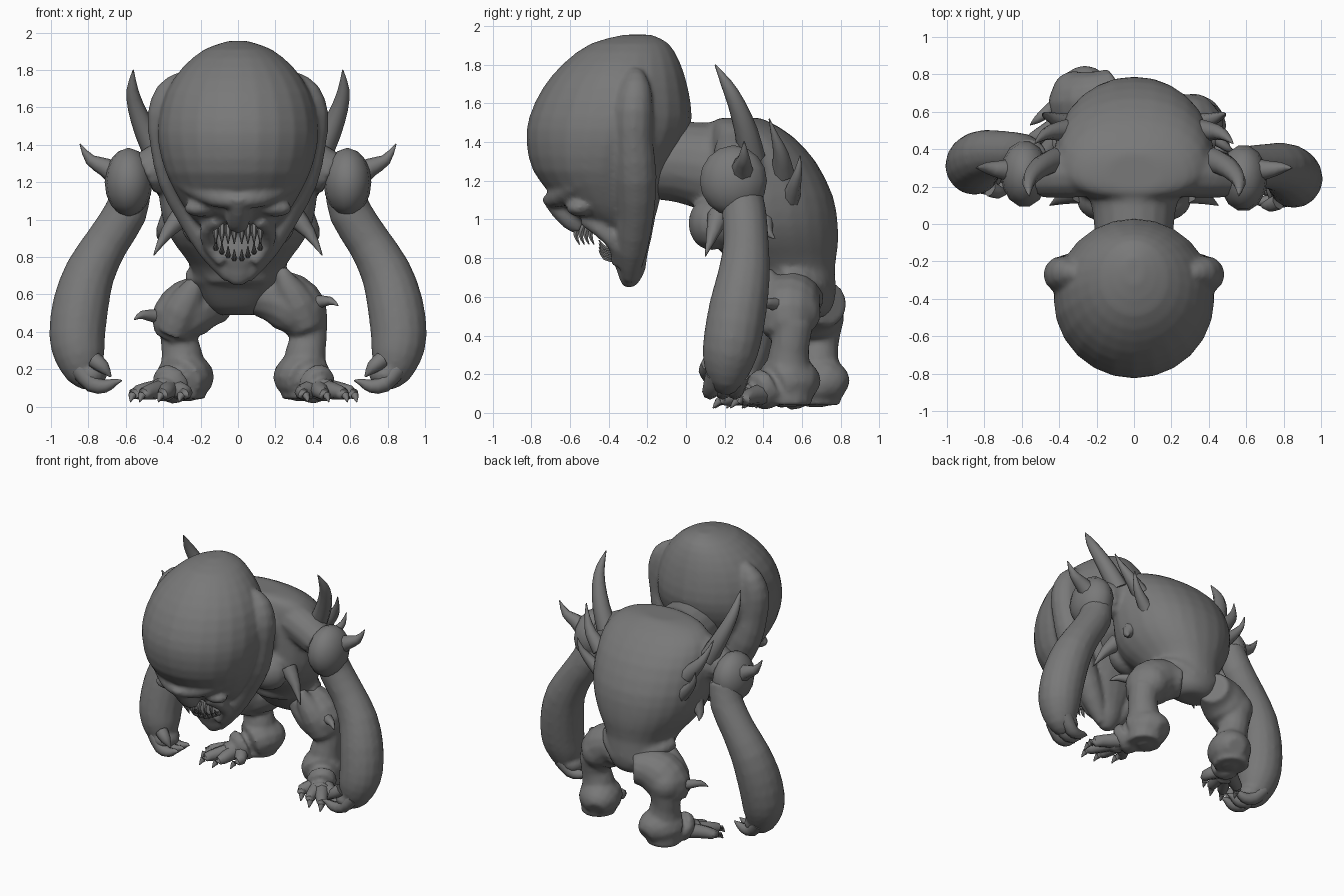
import bpy, bmesh, math
from mathutils import Vector

if "Cube" in bpy.data.objects:
    bpy.data.objects.remove(bpy.data.objects["Cube"])

skin = bpy.data.materials.new("dark_grey_skin")
skin.diffuse_color = (0.19, 0.19, 0.19, 1)
skin.use_nodes = True
skin.node_tree.nodes["Principled BSDF"].inputs["Base Color"].default_value = skin.diffuse_color


def select(obs):
    bpy.ops.object.select_all(action='DESELECT')
    for o in obs:
        o.select_set(True)
    bpy.context.view_layer.objects.active = obs[0]


def loft(name, rings, angle=50):
    """Skin a list of equal-length vertex rings and close both ends."""
    bm = bmesh.new()
    vs = [[bm.verts.new(p) for p in ring] for ring in rings]
    n = len(vs[0])
    for a, b in zip(vs, vs[1:]):
        for i in range(n):
            j = (i + 1) % n
            bm.faces.new((a[i], a[j], b[j], b[i]))
    bm.faces.new(vs[0][::-1])
    bm.faces.new(vs[-1])
    bmesh.ops.recalc_face_normals(bm, faces=bm.faces[:])
    me = bpy.data.meshes.new(name)
    bm.to_mesh(me)
    bm.free()
    ob = bpy.data.objects.new(name, me)
    bpy.context.collection.objects.link(ob)
    me.materials.append(skin)
    select([ob])
    bpy.ops.object.shade_smooth_by_angle(angle=math.radians(angle))
    return ob


def fuse(name, parts, voxel=.016, smooth=3):
    """Join overlapping parts and melt them into one smooth surface."""
    select(parts)
    bpy.ops.object.join()
    ob = parts[0]
    ob.name = name
    m = ob.modifiers.new("melt", 'REMESH')
    m.mode, m.voxel_size, m.use_smooth_shade = 'VOXEL', voxel, True
    m = ob.modifiers.new("relax", 'SMOOTH')
    m.factor, m.iterations = .5, smooth


def spline(pts, steps):
    """Catmull-Rom interpolation of tuples."""
    p = [Vector(q) for q in pts]
    p = [2 * p[0] - p[1]] + p + [2 * p[-1] - p[-2]]
    out = []
    for i in range(1, len(p) - 2):
        a, b, c, d = p[i - 1:i + 3]
        for k in range(steps):
            t = k / steps
            out.append(0.5 * (2 * b + (c - a) * t + (2 * a - 5 * b + 4 * c - d) * t * t
                              + (3 * b - a - 3 * c + d) * t ** 3))
    return out + [p[-2]]


def slices(name, rows, n=24, steps=2, taper=0.0, power=1.0):
    """Oval slices (z, y_front, y_back, half_width); taper narrows the back, power < 1 squares it."""
    rings = []
    for z, f, b, w in spline(rows, steps):
        ring = []
        for i in range(n):
            t = 2 * math.pi * i / n
            c, s = math.cos(t), math.sin(t)
            c = math.copysign(abs(c) ** power, c)
            s = math.copysign(abs(s) ** power, s)
            ring.append((w * c * (1 - taper * s), (f + b) / 2 + (b - f) / 2 * s, z))
        rings.append(ring)
    return loft(name, rings)


def tube(name, pts, n=12, steps=2, flat=1.0):
    """Round limb through (x, y, z, radius) points; flat squashes it sideways."""
    q = spline(pts, steps)
    rings = []
    for i, p in enumerate(q):
        d = Vector((q[min(i + 1, len(q) - 1)] - q[max(i - 1, 0)])[:3]).normalized()
        ref = Vector((0, 1, 0)) if abs(d.y) < 0.8 else Vector((0, 0, 1))
        u = d.cross(ref).normalized()
        v = u.cross(d)
        c, r = Vector(p[:3]), max(p[3], 0.003)
        rings.append([c + u * (r * flat * math.cos(2 * math.pi * k / n))
                      + v * (r * math.sin(2 * math.pi * k / n)) for k in range(n)])
    return loft(name, rings)


def blob(name, c, r, n=14):
    """Ellipsoid made of stacked rings."""
    rings = []
    for i in range(9):
        a = math.pi * (i * 0.96 + 0.16) / 8
        rings.append([(c[0] + r[0] * math.sin(a) * math.cos(2 * math.pi * k / n),
                       c[1] + r[1] * math.sin(a) * math.sin(2 * math.pi * k / n),
                       c[2] + r[2] * math.cos(a)) for k in range(n)])
    return loft(name, rings)


def sided(s, pts, dx=0, dy=0, dz=0):
    """Mirror points to side s, with an offset for the uneven stance."""
    return [(s * (p[0] + dx), p[1] + dy, p[2] + dz, *p[3:]) for p in pts]


# Head: big cranium tapering to the muzzle, then the hanging jaw
head = [
    slices("cranium", [(1.955, -.32, -.18, .05), (1.91, -.49, -.09, .18), (1.81, -.63, -.03, .3),
                       (1.68, -.74, .01, .385), (1.53, -.81, .03, .425), (1.4, -.825, .0, .425),
                       (1.25, -.79, -.08, .385), (1.12, -.69, -.13, .32), (1.04, -.61, -.15, .27),
                       (.98, -.52, -.17, .22), (.94, -.42, -.18, .18)]),
    slices("jaw", [(1.0, -.36, -.16, .2), (.9, -.37, -.18, .17), (.81, -.385, -.2, .13),
                   (.74, -.36, -.21, .1), (.68, -.34, -.24, .065), (.65, -.32, -.27, .03)], n=16),
    tube("nose", [(0, -.72, 1.13, .04), (0, -.655, 1.06, .055), (0, -.58, 1.0, .065), (0, -.53, .96, .05)])]
for s, side in ((1, "right"), (-1, "left")):
    # Ear ridges running down to the jaw, brows, eyelids and mouth corners
    head += [
        tube(side + "_ear_ridge", sided(s, [(.30, -.26, 1.76, .04), (.36, -.26, 1.68, .08),
             (.385, -.27, 1.56, .1), (.37, -.27, 1.4, .1), (.32, -.26, 1.22, .11),
             (.23, -.26, 1.02, .095), (.13, -.28, .84, .08), (.04, -.29, .69, .04)])),
        tube(side + "_brow", sided(s, [(.02, -.7, 1.1, .04), (.12, -.65, 1.12, .055),
             (.23, -.58, 1.17, .055), (.31, -.5, 1.23, .05), (.36, -.4, 1.32, .03)])),
        blob(side + "_eyelid", (s * .2, -.55, 1.06), (.09, .07, .045)),
        tube(side + "_mouth_corner", sided(s, [(.11, -.52, 1.0, .04), (.16, -.44, .95, .045),
             (.15, -.36, .86, .04), (.08, -.36, .77, .03)]), n=10)]
    # Teeth
    for i in range(4):
        x = .02 + .033 * i
        tube(f"{side}_upper_tooth_{i}", sided(s, [(x, -.55 + .025 * i, .97, .018),
             (x, -.57 + .025 * i, .92, .014), (x, -.55 + .025 * i, .87, .002)]), n=6)
        tube(f"{side}_lower_tooth_{i}", sided(s, [(x, -.36, .79 + .018 * i, .016),
             (x, -.42, .80 + .018 * i, .012), (x, -.45, .84 + .018 * i, .002)]), n=6)
fuse("head", head, .015, 4)

# Neck, hunched torso and pelvis
body = [
    slices("torso", [(1.525, .17, .38, .15), (1.5, .14, .44, .28), (1.43, .12, .55, .38), (1.3, .11, .67, .42),
                     (1.12, .1, .76, .42), (.97, .1, .785, .39), (.86, .15, .785, .33), (.75, .28, .77, .25),
                     (.62, .4, .775, .21), (.53, .48, .75, .16), (.49, .55, .7, .1)], taper=.12, power=.88),
    tube("neck", [(0, -.25, 1.3, .19), (0, -.05, 1.3, .21), (0, .08, 1.28, .225), (0, .18, 1.27, .25),
                  (0, .35, 1.25, .26)], n=18),
    tube("waist_roll", [(-.2, .5, .69, .05), (-.13, .4, .7, .05), (0, .35, .7, .05),
                        (.13, .4, .7, .05), (.2, .5, .69, .05)], n=8)]

for s, side in ((1, "right"), (-1, "left")):
    ay = 0 if s > 0 else .07           # arm offset
    lx, ly, lz = (0, 0, 0) if s > 0 else (-.06, .15, -.03)   # leg offset

    # Chest muscle, collar and hips
    body += [
        blob(side + "_chest", (s * .15, .13, .98), (.16, .12, .14)),
        tube(side + "_collar", sided(s, [(.1, .27, 1.38, .11), (.3, .27, 1.34, .13), (.5, .26, 1.24, .12)])),
        tube(side + "_hip_roll", sided(s, [(.06, .72, .6, .05), (.15, .68, .66, .05),
             (.22, .6, .69, .05), (.25, .5, .7, .04)]), n=10)]

    # Shoulder plate
    blob(side + "_shoulder", (s * .585, .245 + ay / 3, 1.2), (.128, .178, .182))

    # Arm and fist
    fuse(side + "_arm", [
        tube(side + "_limb", sided(s, [(.56, .28, 1.2, .1), (.6, .3, 1.04, .115), (.7, .31, .88, .118),
             (.79, .3, .72, .135), (.84, .27, .55, .15), (.86, .24, .38, .15), (.845, .22, .27, .135),
             (.82, .21, .18, .1), (.78, .2, .12, .05)], dy=ay), n=16),
        blob(side + "_palm", (s * .79, .2 + ay, .17), (.09, .11, .07))])
    for i in range(3):
        y = .13 + .065 * i
        tube(f"{side}_finger_{i}", sided(s, [(.85, y + .02, .2, .05), (.78, y, .12, .045),
             (.71, y - .01, .11, .035), (.66, y - .01, .13, .02), (.62, y - .02, .14, .003)], dy=ay), n=8)
    tube(side + "_thumb", sided(s, [(.77, .12, .25, .045), (.72, .1, .21, .035),
                                    (.68, .1, .16, .005)], dy=ay), n=8)

    # Shoulder, back, chest and knee spikes
    spikes = {
        "great_spike": [(.42, .34, 1.32, .07), (.49, .31, 1.46, .06), (.545, .26, 1.6, .045),
                        (.565, .21, 1.7, .03), (.56, .15, 1.8, .003)],
        "shoulder_spike": [(.62, .29, 1.22, .07), (.71, .29, 1.28, .05), (.79, .3, 1.32, .03),
                           (.845, .3, 1.405, .003)],
        "upper_back_spike": [(.36, .5, 1.24, .06), (.45, .49, 1.34, .04), (.5, .46, 1.43, .02),
                             (.53, .43, 1.52, .003)],
        "lower_back_spike": [(.34, .54, 1.1, .05), (.42, .56, 1.18, .035), (.47, .58, 1.25, .02),
                             (.49, .59, 1.33, .003)],
        "chest_spike": [(.3, .17, 1.02, .06), (.38, .14, .93, .035), (.45, .1, .81, .003)],
        "rib_spike": [(.36, .4, 1.0, .06), (.41, .42, .94, .03), (.43, .46, .9, .003)],
    }
    for part, pts in spikes.items():
        tube(f"{side}_{part}", sided(s, pts), n=8)
    tube(side + "_knee_spike", sided(s, [(.36, .5, .56, .05), (.43, .46, .56, .035),
         (.495, .41, .565, .022), (.535, .38, .54, .003)], -lx / 3, ly, lz * 2.5), n=8)

    # Thigh, knee, thick ankle and sloping foot
    fuse(side + "_leg", [
        tube(side + "_thigh", sided(s, [(.1, .62, .59, .11), (.18, .57, .59, .14), (.27, .54, .56, .16),
             (.34, .53, .49, .15), (.37, .55, .4, .1)], lx / 3, ly * .8, lz), n=14),
        tube(side + "_knee", sided(s, [(.23, .42, .74, .03), (.26, .43, .66, .065),
             (.32, .46, .55, .1), (.37, .49, .42, .09)], lx / 3, ly * .7, lz), n=10),
        blob(side + "_thigh_back", (s * .32, .58 + ly * .8, .52 + lz), (.12, .12, .12)),
        tube(side + "_shin", sided(s, [(.37, .55, .46, .11), (.375, .54, .36, .1), (.36, .53, .28, .11),
             (.355, .53, .12, .125), (.355, .53, .04, .12)], lx, ly, 0), n=14),
        tube(side + "_foot", sided(s, [(.29, .665, .12, .06), (.31, .605, .15, .12), (.355, .5, .16, .135),
             (.41, .41, .125, .105), (.46, .33, .09, .075), (.48, .29, .07, .03)], lx, ly, 0),
             n=14, flat=1.1)])
    for i, (x, y) in enumerate(((.34, .28), (.45, .22), (.55, .21), (.6, .3))):
        mx, my = (.42 + x) / 2, (.4 + y) / 2
        tube(f"{side}_toe_{i}", sided(s, [(.42, .42, .1, .06), (mx, my, .09, .05), (x, y, .075, .038),
             (x + .025, y - .04, .06, .022), (x + .035, y - .07, .025, .003)], lx, ly, 0), n=8)
fuse("body", body, .018, 4)
